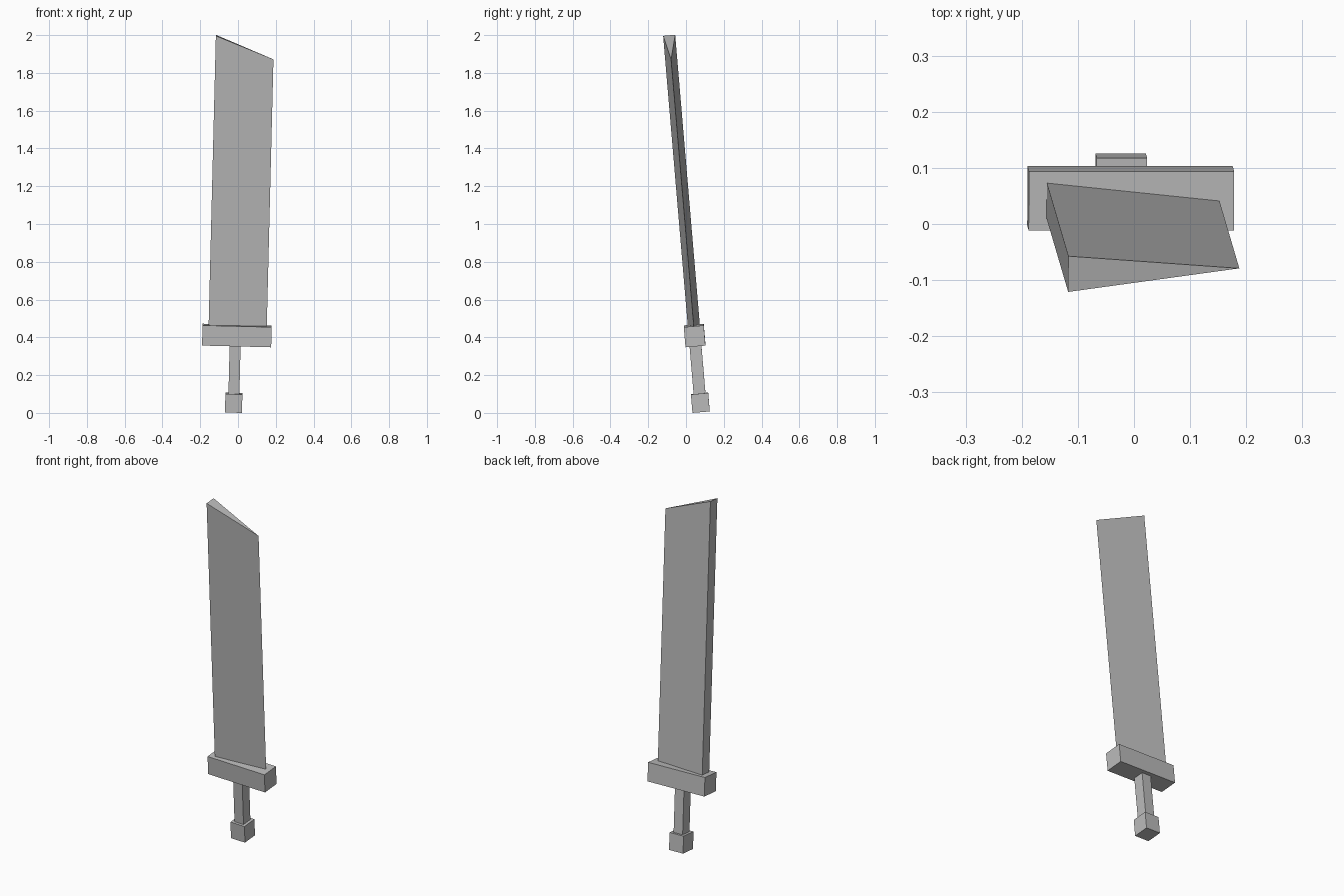
import bpy
import bmesh
from mathutils import Matrix, Vector

cube = bpy.data.objects.get("Cube")
if cube:
    bpy.data.objects.remove(cube, do_unlink=True)

# Single grey for the whole sword
grey = bpy.data.materials.new("steel grey")
grey.use_nodes = True
colour = (0.5, 0.5, 0.5, 1)
grey.diffuse_color = colour
grey.node_tree.nodes["Principled BSDF"].inputs["Base Color"].default_value = colour

# Leaning frame: origin at the pommel base, local z along the sword
up = Vector((0.025, -0.085, 1)).normalized()
side = Vector((1, 0, -0.025)).normalized()
back = up.cross(side).normalized()
lean = Matrix((side, back, up)).transposed().to_4x4()
frame = Matrix.Translation((-0.024, 0.08, 0.005)) @ lean


def finish(name, bm):
    bmesh.ops.recalc_face_normals(bm, faces=bm.faces)
    mesh = bpy.data.meshes.new(name)
    bm.to_mesh(mesh)
    bm.free()
    mesh.materials.append(grey)
    obj = bpy.data.objects.new(name, mesh)
    obj.matrix_world = frame
    bpy.context.collection.objects.link(obj)


def box(name, size, bottom, x=0.0):
    bm = bmesh.new()
    bmesh.ops.create_cube(bm, size=1)
    bmesh.ops.scale(bm, vec=size, verts=bm.verts)
    bmesh.ops.translate(bm, vec=(x, 0, bottom + size[2] / 2), verts=bm.verts)
    finish(name, bm)


# Hilt
box("pommel", (0.09, 0.092, 0.098), 0)
box("grip", (0.058, 0.063, 0.27), 0.09)
box("guard", (0.366, 0.106, 0.107), 0.353, 0.008)

# Wedge blade: thick spine on one side, sharp edge on the other, slanted tip
bm = bmesh.new()
spine, edge, half = -0.143, 0.165, 0.032
rings = []
for spine_z, edge_z in ((0.45, 0.45), (1.998, 1.878)):
    points = ((spine, -half, spine_z), (edge, 0, edge_z), (spine, half, spine_z))
    rings.append([bm.verts.new(p) for p in points])
low, high = rings
bm.faces.new(low)
bm.faces.new(high)
for i in range(3):
    j = (i + 1) % 3
    bm.faces.new((low[i], low[j], high[j], high[i]))
finish("blade", bm)
